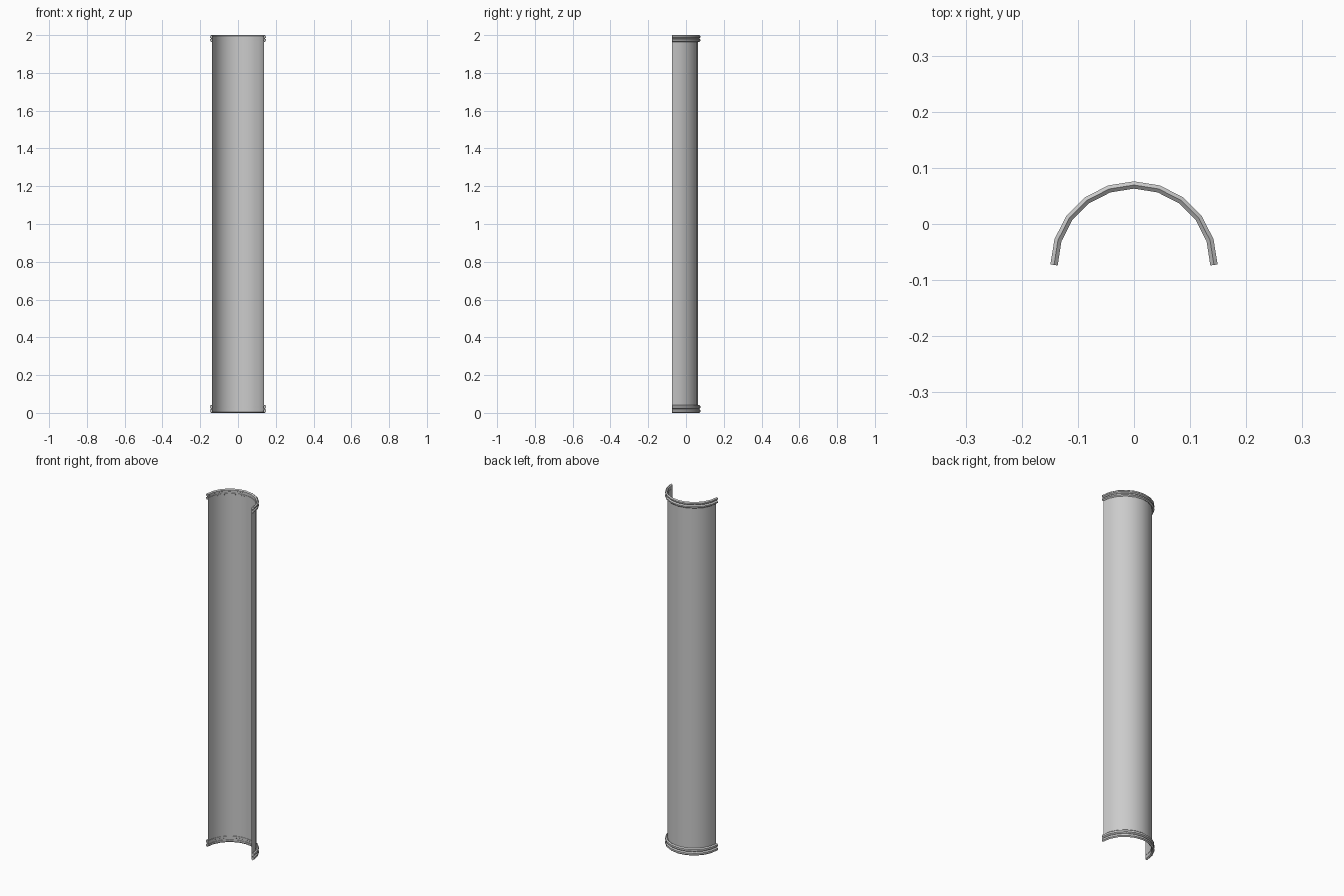
import bpy, bmesh, math

if "Cube" in bpy.data.objects:
    bpy.data.objects.remove(bpy.data.objects["Cube"])

SEGMENTS = 10
CENTRE_Y = -0.073


def half_sweep(name, profile, closed):
    """Sweep an (r, z) profile around a half circle."""
    bm = bmesh.new()
    rings = []
    for i in range(SEGMENTS + 1):
        a = math.pi * i / SEGMENTS
        # end cuts are square to the last facet
        lean = math.pi / SEGMENTS / 2 * ((i == 0) - (i == SEGMENTS))
        ring = []
        for r, z in profile:
            off = (r - 0.1425) * math.tan(abs(lean)) if lean else 0
            ring.append(bm.verts.new((r * math.cos(a), CENTRE_Y + r * math.sin(a) + off, z)))
        rings.append(ring)
    n = len(profile)
    for a, b in zip(rings, rings[1:]):
        for j in range(n if closed else n - 1):
            k = (j + 1) % n
            bm.faces.new((a[j], b[j], b[k], a[k]))
    if closed:
        bm.faces.new(rings[0])
        bm.faces.new(rings[-1][::-1])
    bmesh.ops.recalc_face_normals(bm, faces=bm.faces)
    mesh = bpy.data.meshes.new(name)
    bm.to_mesh(mesh)
    bm.free()
    obj = bpy.data.objects.new(name, mesh)
    bpy.context.collection.objects.link(obj)
    bpy.ops.object.select_all(action='DESELECT')
    bpy.context.view_layer.objects.active = obj
    obj.select_set(True)
    bpy.ops.object.shade_smooth_by_angle(angle=math.radians(30))


# Thin half-pipe wall
half_sweep("half_pipe_wall", [(0.137, 0.01), (0.137, 1.99)], False)

# Pairs of chamfered ribs at each end
RIB_IN, RIB_MID, RIB_OUT = 0.136, 0.1425, 0.149
for name, z0, h in (("lower_rib_1", 0.0, 0.021), ("lower_rib_2", 0.021, 0.021),
                    ("upper_rib_1", 1.964, 0.018), ("upper_rib_2", 1.982, 0.018)):
    c = 0.0055
    half_sweep(name, [(RIB_IN, z0 + c), (RIB_MID, z0), (RIB_OUT, z0 + c),
                      (RIB_OUT, z0 + h - c), (RIB_MID, z0 + h), (RIB_IN, z0 + h - c)], True)
